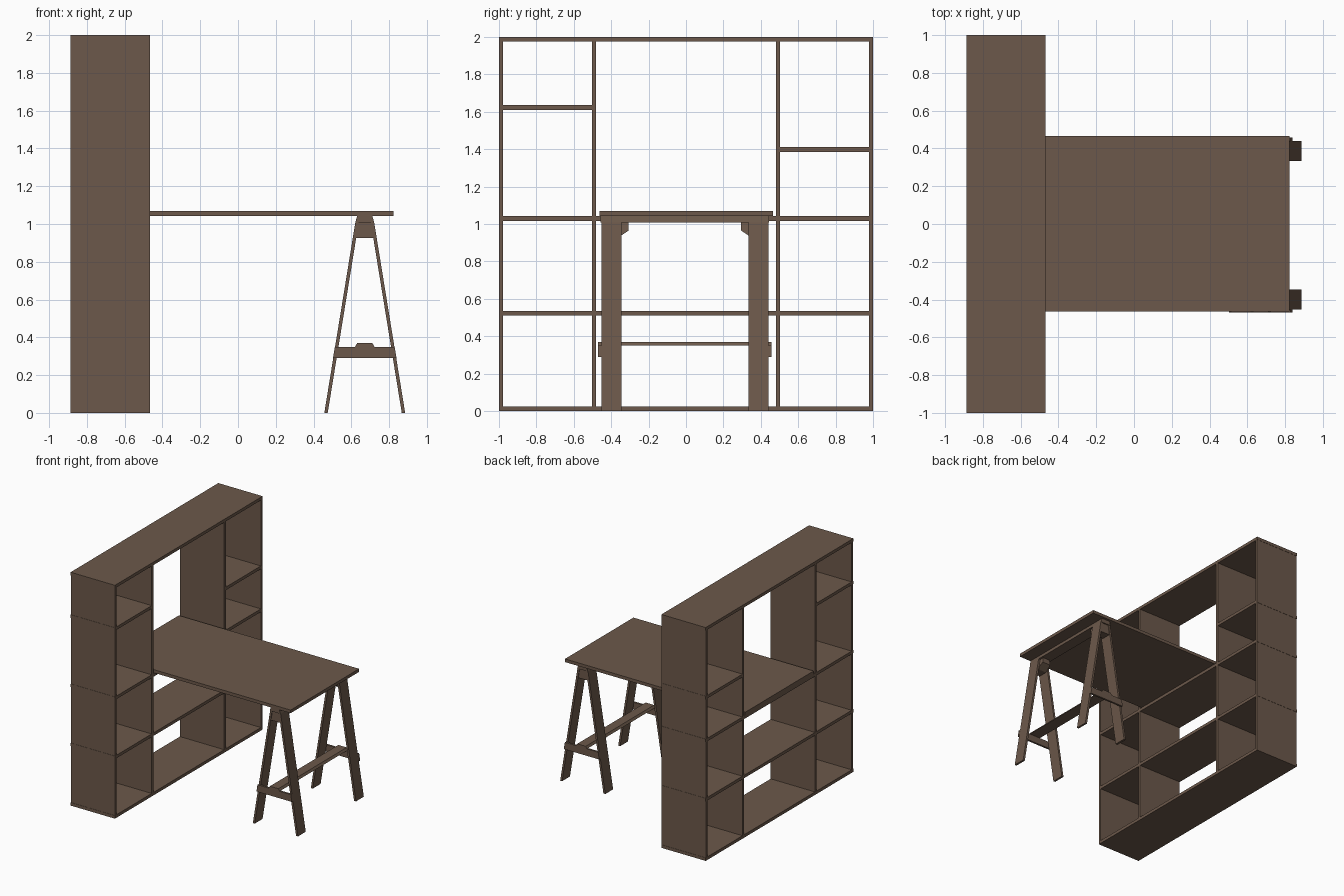
import bpy, bmesh

if "Cube" in bpy.data.objects:
    bpy.data.objects.remove(bpy.data.objects["Cube"])

wood = bpy.data.materials.new("brown wood")
wood.diffuse_color = (0.15, 0.099, 0.069, 1)
wood.use_nodes = True
wood.node_tree.nodes["Principled BSDF"].inputs["Base Color"].default_value = wood.diffuse_color


def prism(name, profile, a, b, axis="y"):
    """Extrude a closed profile from a to b; profile is (x, z) for axis y, (y, z) for axis x."""
    bm = bmesh.new()

    def point(p, t):
        return (p[0], t, p[1]) if axis == "y" else (t, p[0], p[1])

    near = [bm.verts.new(point(p, a)) for p in profile]
    far = [bm.verts.new(point(p, b)) for p in profile]
    bm.faces.new(near)
    bm.faces.new(far)
    n = len(profile)
    for i in range(n):
        j = (i + 1) % n
        bm.faces.new((near[i], near[j], far[j], far[i]))
    bmesh.ops.recalc_face_normals(bm, faces=bm.faces)
    mesh = bpy.data.meshes.new(name)
    bm.to_mesh(mesh)
    bm.free()
    mesh.materials.append(wood)
    obj = bpy.data.objects.new(name, mesh)
    bpy.context.collection.objects.link(obj)
    return obj


def box(name, x0, x1, y0, y1, z0, z1):
    return prism(name, [(x0, z0), (x1, z0), (x1, z1), (x0, z1)], y0, y1)


# Bookcase: full-width boards with uprights standing between them
BX0, BX1, T = -0.887, -0.467, 0.026
levels = [0, 0.51, 1.017, 2 - T]
for name, z in zip(["bottom_board", "lower_shelf", "middle_shelf", "top_board"], levels):
    box(name, BX0, BX1, -1, 1, z, z + T)
for i in range(3):
    z0, z1 = levels[i] + T, levels[i + 1]
    for s, side in ((-1, "front"), (1, "back")):
        for part, y0, y1 in (("side_panel", 0.977, 0.998), ("divider", 0.48, 0.502)):
            a, b = sorted((s * y0, s * y1))
            box(f"{side}_{part}_{i + 1}", BX0, BX1, a, b, z0, z1)
# Upper short shelves at different heights
box("front_short_shelf", BX0, BX1, -1, -0.484, 1.61, 1.61 + T)
box("back_short_shelf", BX0, BX1, 0.484, 1, 1.385, 1.385 + T)

# Table top resting on the middle shelf and the trestle
box("table_top", BX0, 0.822, -0.462, 0.465, 1.043, 1.07)

# Trestle
CX, CY = 0.671, -0.006
prism("trestle_beam", [(CX - 0.05, 1.008), (CX + 0.05, 1.008),
                       (CX + 0.04, 1.043), (CX - 0.04, 1.043)], CY - 0.45, CY + 0.45)
for s, side in ((-1, "front"), (1, "back")):
    def span(near, far):
        return sorted((CY + s * near, CY + s * far))

    # splayed legs
    for d, end in ((-1, "inner"), (1, "outer")):
        prism(f"{side}_{end}_leg", [(CX + d * 0.196, 0), (CX + d * 0.214, 0),
                                    (CX + d * 0.050, 1.008), (CX + d * 0.032, 1.008)],
              *span(0.34, 0.446))
    # block between the leg tops, with a chamfered inner end
    block = prism(f"{side}_block", [(CX - 0.046, 0.925), (CX + 0.046, 0.925),
                                    (CX + 0.033, 1.008), (CX - 0.033, 1.008)],
                  *span(0.30, 0.44))
    for v in block.data.vertices:
        if abs(v.co.y - CY) < 0.35 and v.co.z < 0.95:
            v.co.y = CY + s * 0.36
    bm = bmesh.new()
    bm.from_mesh(block.data)
    # square off the upper part of the inner end
    bmesh.ops.bisect_plane(bm, geom=bm.verts[:] + bm.edges[:] + bm.faces[:],
                           plane_co=(0, 0, 0.965), plane_no=(0, 0, 1))
    for v in bm.verts:
        if abs(v.co.z - 0.965) < 1e-4 and abs(v.co.y - CY) < 0.4:
            v.co.y = CY + s * 0.30
    bm.to_mesh(block.data)
    bm.free()
    # rail tying the legs together
    prism(f"{side}_rail", [(CX - 0.168, 0.29), (CX + 0.168, 0.29),
                           (CX + 0.158, 0.35), (CX - 0.158, 0.35)], *span(0.446, 0.463))
# Long stretcher lying across the rails
prism("stretcher", [(CX - 0.052, 0.35), (CX + 0.052, 0.35),
                    (CX + 0.04, 0.369), (CX - 0.04, 0.369)], CY - 0.463, CY + 0.463)
